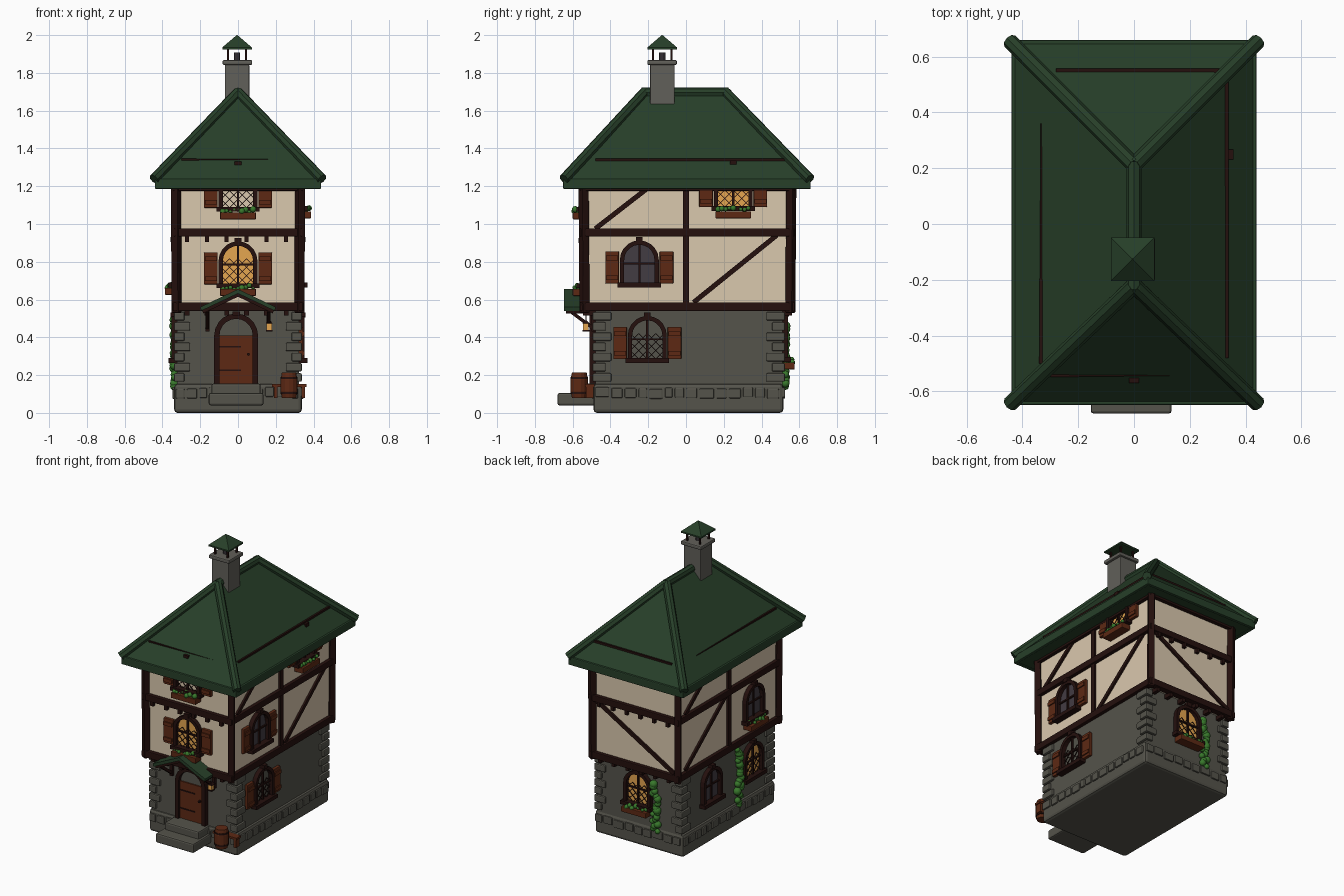
import bpy, bmesh, math, random
from mathutils import Matrix, Vector

if "Cube" in bpy.data.objects:
    bpy.data.objects.remove(bpy.data.objects["Cube"])
random.seed(4)

COLOURS = {
    "plaster": (0.70, 0.58, 0.42), "timber": (0.018, 0.005, 0.004), "wood": (0.11, 0.022, 0.007),
    "roof_green": (0.020, 0.050, 0.022), "stone": (0.090, 0.087, 0.070), "chimney_stone": (0.12, 0.115, 0.10),
    "lit_glass": (0.78, 0.38, 0.08), "dark_glass": (0.055, 0.045, 0.055), "leaf": (0.04, 0.19, 0.025),
}
MATS = {}
for n, c in COLOURS.items():
    MATS[n] = bpy.data.materials.new(n)
    MATS[n].diffuse_color = (*c, 1)
parts, bevels = {}, {}
SIDES = {"front": 0, "right": 90, "back": 180, "left": 270}


def R(side):
    # wall frame: x along the wall, -y outwards, z up
    return Matrix.Rotation(math.radians(SIDES[side]), 4, 'Z')


def part(name, mat, bevel=0):
    if name not in parts:
        parts[name] = (bmesh.new(), mat)
        bevels[name] = bevel
    return parts[name][0]


def box(name, mat, lo, hi, side="front", bevel=0):
    lo, hi = Vector(lo), Vector(hi)
    size = [abs(v) for v in hi - lo]
    m = R(side) @ Matrix.Translation((lo + hi) / 2) @ Matrix.Diagonal((*size, 1))
    bmesh.ops.create_cube(part(name, mat, bevel), size=1, matrix=m)


def bar(name, mat, p, q, w, side="front", sides=4, w2=None, bevel=0):
    p, q = Vector(p), Vector(q)
    m = R(side) @ Matrix.Translation((p + q) / 2) @ (q - p).to_track_quat('Z', 'Y').to_matrix().to_4x4()
    if sides == 4:
        m = m @ Matrix.Rotation(math.pi / 4, 4, 'Z')
        w *= math.sqrt(2)
        w2 = w2 and w2 * math.sqrt(2)
    bmesh.ops.create_cone(part(name, mat, bevel), cap_ends=True, segments=sides, radius1=w / 2,
                          radius2=w / 2 if w2 is None else w2 / 2, depth=(q - p).length, matrix=m)


def prism(name, mat, pts, y0, y1, side="front"):
    # closed (x, z) outline extruded along y
    bm, m = part(name, mat), R(side)
    a = [bm.verts.new(m @ Vector((x, y0, z))) for x, z in pts]
    b = [bm.verts.new(m @ Vector((x, y1, z))) for x, z in pts]
    bm.faces.new(a)
    bm.faces.new(b[::-1])
    for i in range(len(pts)):
        j = (i + 1) % len(pts)
        bm.faces.new((a[j], a[i], b[i], b[j]))


def arch(u, z, r, spring, n=10):
    return [(u + r, z)] + [(u + r * math.cos(math.pi * i / n), spring + r * math.sin(math.pi * i / n))
                           for i in range(n + 1)] + [(u - r, z)]


def leaves(name, c, r, side):
    m = R(side) @ Matrix.Translation(c)
    bmesh.ops.create_icosphere(part(name, "leaf"), subdivisions=2, radius=r, matrix=m)


def arch_frame(name, u, z, spring, r_in, r_out, d, side):
    outer, inner = arch(u, z, r_out, spring), arch(u, z, r_in, spring)
    prism(name, "timber", outer + inner[::-1], -d - 0.03, -d + 0.01, side)


def window(side, label, u, z, d, glass=None, shutters=True, flowers=False, lattice=True):
    n = f"{side}_{label}_window"
    spring = z + 0.14
    arch_frame(n + "_frame", u, z, spring, 0.08, 0.103, d, side)
    box(n + "_frame", "timber", (u - .018, -d - .035, z + .235), (u + .018, -d, z + .262), side)
    box(n + "_frame", "timber", (u - .115, -d - .045, z - .005), (u + .115, -d, z + .02), side)
    if glass:
        prism(n + "_glass", glass, arch(u, z, 0.085, spring), -d - 0.004, -d + 0.004, side)
    bar(n + "_bars", "timber", (u, -d - .012, z), (u, -d - .012, z + .22), .011, side)
    bar(n + "_bars", "timber", (u - .08, -d - .012, z + .12), (u + .08, -d - .012, z + .12), .010, side)
    if lattice:
        for k in range(-2, 7):
            for s in (1, -1):
                c = k * 0.045 - 0.04
                x0, x1 = max(-.08, -c), min(.08, .14 - c)
                if x1 - x0 > .01:
                    bar(n + "_lattice", "timber", (u + s * x0, -d - .009, z + .01 + x0 + c),
                        (u + s * x1, -d - .009, z + .01 + x1 + c), .004, side)
    if shutters:
        for s in (-1, 1):
            box(n + "_shutters", "wood", (u + s * .108, -d - .022, z + .015), (u + s * .18, -d, z + .185), side, .004)
            for h in (.045, .15):
                box(n + "_shutter_slats", "wood", (u + s * .112, -d - .03, z + h - .012),
                    (u + s * .176, -d - .02, z + h + .012), side)
    if flowers:
        box(n + "_flower_box", "wood", (u - .095, -d - .065, z - .045), (u + .095, -d, z - .008), side, .004)
        for i in range(9):
            leaves(n + "_plants", (u - .08 + .02 * i, -d - random.uniform(.03, .055), z + random.uniform(-.01, .01)),
                   random.uniform(.010, .018), side)


# stone base with a row of raised blocks
box("foundation", "stone", (-.338, -.49, 0), (.338, .515, .155), bevel=.018)
for side, d, a, b in (("front", .49, -.33, .33), ("back", .515, -.33, .33),
                      ("right", .338, -.48, .505), ("left", .338, -.505, .48)):
    u = a
    while u < b - .04:
        w = min(random.uniform(.05, .09), b - u)
        h = random.uniform(-.006, .006)
        box("foundation_blocks", "stone", (u, -d - .01, .08 + h), (u + w - .012, -d + .01, .132 + h), side, .006)
        u += w

# ground floor walls and corner stones
box("ground_floor_wall", "stone", (-.322, -.48, .14), (.322, .51, .56))
for sx in (-1, 1):
    for yc, sy in ((-.48, -1), (.51, 1)):
        for i in range(7):
            lx, ly = (.085, .055) if i % 2 else (.055, .085)
            z = .165 + i * .054
            box("corner_stones", "stone", (sx * .338, yc + sy * .014, z),
                (sx * (.338 - lx), yc - sy * ly, z + .045), bevel=.007)

# upper walls, posts, beams and joists
box("upper_wall", "plaster", (-.322, -.535, .55), (.322, .55, 1.21))
for x in (-.325, .325):
    for y in (-.537, .552):
        bar("corner_posts", "timber", (x, y, .53), (x * 1.01, y * 1.01, 1.21), .042, bevel=.005)
for z, h in ((.562, .046), (.955, .044), (1.19, .03)):
    for y in (-.54, .553):
        box("cross_beams", "timber", (-.345, y - .022, z - h / 2), (.345, y + .022, z + h / 2), bevel=.005)
    for x in (-.328, .328):
        box("side_beams", "timber", (x - .018, -.555, z - h / 2), (x + .018, .57, z + h / 2), bevel=.005)
for side, d in (("front", .535), ("back", .55)):
    for i in range(6):
        u = -.27 + .105 * i
        box("joist_ends", "timber", (u - .011, -d - .022, .905), (u + .011, -d, .94), side)
        box("lower_joist_ends", "timber", (u - .012, -d - .01, .515), (u + .012, -d + .06, .545), side)
for side in ("right", "left"):
    bar("middle_posts", "timber", (0, -.322, .57), (0, -.322, 1.2), .03, side)
for side, d, p, q in (("right", .322, (-.48, .975), (-.19, 1.2)), ("right", .322, (.04, .585), (.48, .94)),
                      ("left", .322, (-.48, .59), (-.03, .94)), ("left", .322, (-.48, .975), (-.19, 1.2)),
                      ("back", .55, (-.3, .94), (.3, .59))):
    bar("diagonal_braces", "timber", (p[0], -d, p[1]), (q[0], -d, q[1]), .026, side)

# windows
window("front", "middle", 0, .665, .535, "lit_glass", flowers=True)
window("front", "top", 0, 1.07, .535, flowers=True)
window("right", "ground", -.205, .27, .322)
window("right", "middle", -.247, .67, .322, "dark_glass", lattice=False)
window("right", "top", .25, 1.075, .322, "lit_glass", flowers=True)
window("back", "ground", 0, .275, .51, "lit_glass", shutters=False, flowers=True)
window("left", "ground_rear", -.2, .27, .322, "dark_glass", shutters=False, lattice=False)
window("left", "ground_front", .25, .27, .322, "lit_glass", shutters=False)
window("left", "middle", .26, .67, .322, "dark_glass", shutters=False, flowers=True, lattice=False)

# climbing ivy
for side, u, d, top in (("back", .135, .515, .47), ("left", .10, .325, .53)):
    z = .14
    while z < top:
        leaves(side + "_ivy", (u + random.uniform(-.022, .022), -d - .012, z), random.uniform(.016, .028), side)
        z += .016

# door, steps
arch_frame("door_frame", -.01, .15, .41, .088, .116, .48, "front")
box("door_frame", "timber", (-.03, -.52, .515), (.01, -.48, .538))
prism("door_arch_panel", "stone", arch(-.01, .15, .09, .41), -.484, -.47)
box("door_leaf", "wood", (-.1, -.493, .155), (.08, -.478, .41))
for z in (.225, .35):
    box("door_straps", "timber", (-.1, -.497, z - .004), (.015, -.49, z + .004))
bar("door_handle", "timber", (.055, -.493, .31), (.055, -.507, .31), .016, sides=8)
box("lower_step", "stone", (-.155, -.68, .04), (.135, -.46, .105), bevel=.01)
box("upper_step", "stone", (-.14, -.6, .09), (.12, -.46, .155), bevel=.01)

# door canopy with brackets and lantern
prism("door_canopy", "roof_green", [(-.2, .56), (0, .655), (.2, .56), (.195, .54), (0, .632), (-.195, .54)], -.645, -.53)
prism("canopy_rafters", "timber", [(-.19, .547), (0, .636), (.19, .547), (.185, .527), (0, .615), (-.185, .527)], -.635, -.53)
for x in (-.162, .162):
    bar("canopy_brackets", "timber", (x, -.615, .54), (x, -.495, .45), .018)
    bar("canopy_brackets", "timber", (x, -.49, .43), (x, -.49, .54), .02)
bar("lantern_hanger", "timber", (.165, -.53, .48), (.165, -.53, .53), .006)
box("lantern_light", "lit_glass", (.151, -.544, .437), (.179, -.516, .473))
bar("lantern_caps", "timber", (.165, -.53, .472), (.165, -.53, .49), .04, w2=.01)
box("lantern_caps", "timber", (.147, -.548, .43), (.183, -.512, .438))

# barrel and bench
for z0, z1, a, b in ((.08, .115, .078, .092), (.115, .175, .092, .092), (.175, .213, .092, .078)):
    bar("barrel", "wood", (.27, -.565, z0), (.27, -.565, z1), a, sides=14, w2=b)
for z in (.105, .185):
    bar("barrel_hoops", "timber", (.27, -.565, z - .005), (.27, -.565, z + .005), .094, sides=14)
box("bench_seat", "wood", (.18, -.535, .138), (.362, -.485, .152))
for x in (.2, .345):
    box("bench_legs", "wood", (x - .01, -.53, .08), (x + .01, -.49, .14))

# hipped roof
bm = part("main_roof", "roof_green")
rings = [[bm.verts.new((x, y, z)) for x, y in ((-.428, -.638), (.428, -.638), (.428, .648), (-.428, .648))] for z in (1.19, 1.238)]
lo, hi = rings
f, b = bm.verts.new((0, -.22, 1.7)), bm.verts.new((0, .21, 1.7))
bm.faces.new(lo[::-1])
for i in range(4):
    j = (i + 1) % 4
    bm.faces.new((lo[i], lo[j], hi[j], hi[i]))
for face in ((hi[0], hi[1], f), (hi[1], hi[2], b, f), (hi[2], hi[3], b), (hi[3], hi[0], f, b)):
    bm.faces.new(face)
for y in (-.638, .648):
    box("eave_boards", "roof_green", (-.44, y - .012, 1.185), (.44, y + .012, 1.24), bevel=.006)
    for x in (-.436, .436):
        bar("hip_caps", "roof_green", (x * 1.02, y * 1.012, 1.238), (0, -.22 if y < 0 else .21, 1.697), .056, sides=8)
for x in (-.428, .428):
    box("eave_boards", "roof_green", (x - .012, -.65, 1.185), (x + .012, .66, 1.24))
bar("ridge_cap", "roof_green", (0, -.235, 1.695), (0, .225, 1.695), .054, sides=8)

# dark strips lying on the roof slopes
bar("roof_strips", "timber", (-.3, -.541, 1.338), (.2, -.541, 1.34), .016, w2=.005)
bar("roof_strips", "timber", (-.28, .55, 1.338), (.32, .55, 1.34), .015)
bar("roof_strips", "timber", (.332, -.48, 1.338), (.332, .54, 1.34), .015)
bar("roof_strips", "timber", (-.332, -.5, 1.338), (-.332, .36, 1.34), .016, w2=.005)

# chimney with sheltered pot
box("chimney_stack", "chimney_stone", (-.07, -.19, 1.55), (.06, -.06, 1.845), bevel=.006)
box("chimney_slab", "chimney_stone", (-.082, -.205, 1.842), (.075, -.048, 1.868), bevel=.007)
bar("chimney_pot", "dark_glass", (-.005, -.126, 1.865), (-.005, -.126, 1.908), .035, sides=10)
for x in (-.053, .043):
    for y in (-.175, -.077):
        bar("chimney_posts", "timber", (x, y, 1.865), (x, y, 1.94), .011)
bar("chimney_cap", "roof_green", (-.005, -.126, 1.925), (-.005, -.126, 1.935), .156)
bar("chimney_cap", "roof_green", (-.005, -.126, 1.935), (-.005, -.126, 2.0), .156, w2=.004)

# turn the collected parts into objects
for name, (bm, mat) in parts.items():
    bmesh.ops.recalc_face_normals(bm, faces=bm.faces)
    me = bpy.data.meshes.new(name)
    bm.to_mesh(me)
    bm.free()
    me.materials.append(MATS[mat])
    ob = bpy.data.objects.new(name, me)
    bpy.context.collection.objects.link(ob)
    if bevels[name]:
        mod = ob.modifiers.new("soft_edges", 'BEVEL')
        mod.width, mod.segments = bevels[name], 2
    if name.endswith(("ivy", "plants")):
        me.shade_smooth()

for m in bpy.data.materials:
    if m.users and not m.is_grease_pencil:
        m.use_nodes = True
        m.node_tree.nodes["Principled BSDF"].inputs["Base Color"].default_value = m.diffuse_color
